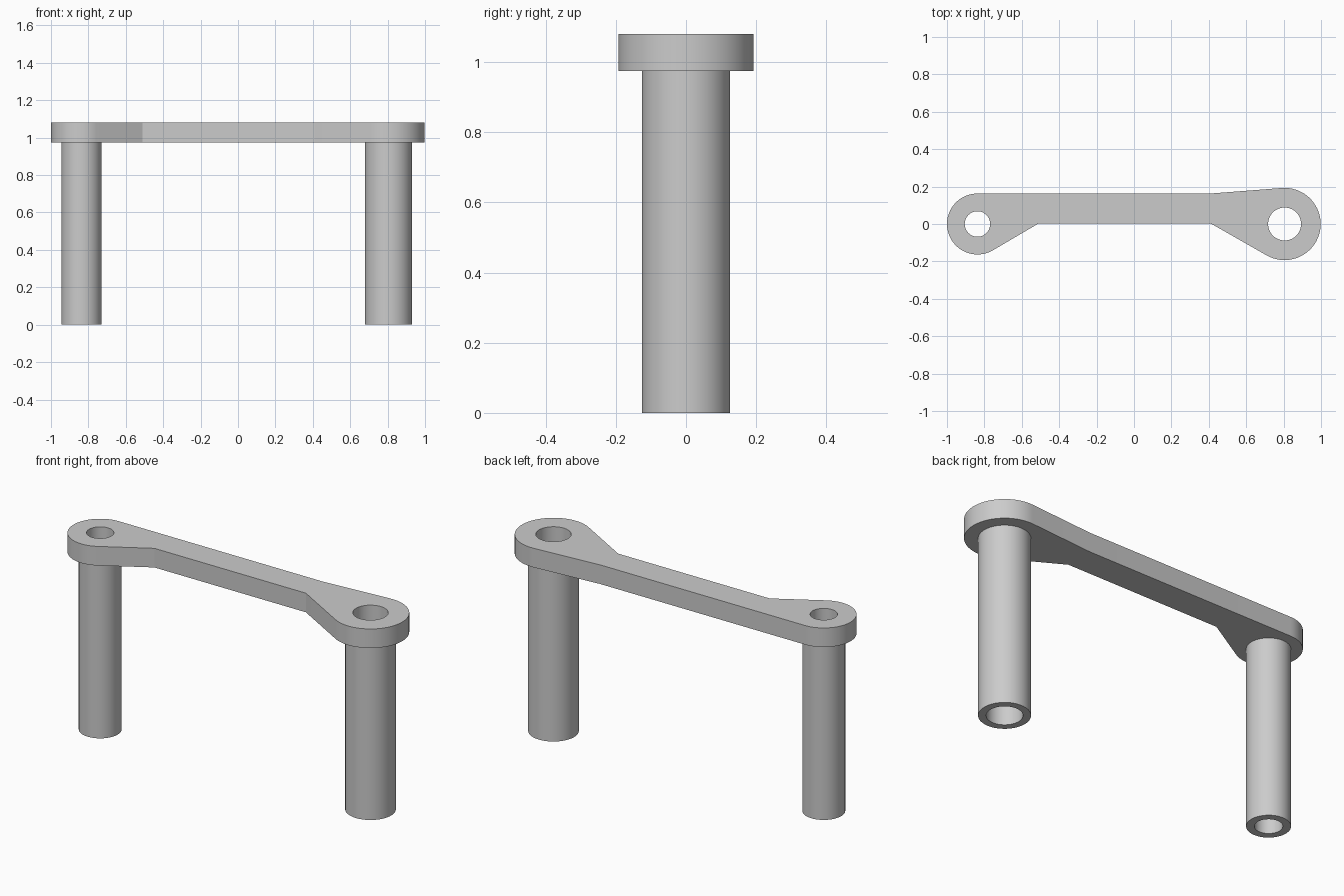
import bpy, bmesh, math

if "Cube" in bpy.data.objects:
    bpy.data.objects.remove(bpy.data.objects["Cube"])

PLATE_Z0, PLATE_Z1 = 0.975, 1.08
# centre x, boss radius, post radius, bore radius
LEFT = (-0.837, 0.163, 0.107, 0.068)
RIGHT = (0.805, 0.193, 0.126, 0.088)
SEG = 64

grey = bpy.data.materials.new("plain grey")
grey.diffuse_color = (0.6, 0.6, 0.6, 1)
grey.use_nodes = True
grey.node_tree.nodes["Principled BSDF"].inputs["Base Color"].default_value = grey.diffuse_color


def circle(cx, r, a0=0.0, a1=2 * math.pi, n=SEG, closed=True):
    steps = n if closed else n + 1
    return [(cx + r * math.cos(a0 + (a1 - a0) * i / n),
             r * math.sin(a0 + (a1 - a0) * i / n)) for i in range(steps)]


def tangent_angle(p, cx, r, side):
    """Angle on the circle where a line from p touches it."""
    dx, dy = p[0] - cx, p[1]
    return math.atan2(dy, dx) + side * math.acos(r / math.hypot(dx, dy))


def finish(name, bm):
    bmesh.ops.recalc_face_normals(bm, faces=bm.faces)
    mesh = bpy.data.meshes.new(name)
    bm.to_mesh(mesh)
    bm.free()
    mesh.materials.append(grey)
    ob = bpy.data.objects.new(name, mesh)
    bpy.context.collection.objects.link(ob)
    bpy.ops.object.select_all(action='DESELECT')
    ob.select_set(True)
    bpy.context.view_layer.objects.active = ob
    bpy.ops.object.shade_smooth_by_angle(angle=math.radians(20))
    return ob


def extrude_profile(name, loops, z0, z1):
    """Solid from an outer loop and its hole loops."""
    bm = bmesh.new()
    edges = []
    for loop in loops:
        vs = [bm.verts.new((x, y, z0)) for x, y in loop]
        edges += [bm.edges.new((a, b)) for a, b in zip(vs, vs[1:] + vs[:1])]
    bmesh.ops.triangle_fill(bm, edges=edges, use_beauty=True, normal=(0, 0, 1))
    faces = list(bm.faces)
    out = bmesh.ops.extrude_face_region(bm, geom=faces, use_keep_orig=True)
    top = [v for v in out["geom"] if isinstance(v, bmesh.types.BMVert)]
    bmesh.ops.translate(bm, verts=top, vec=(0, 0, z1 - z0))
    return finish(name, bm)


# Link plate: two round bosses joined by an offset straight bar
bar_back = 0.163
front_l, front_r, back_r = (-0.51, 0.003), (0.41, 0.003), (0.41, bar_back)
r0 = tangent_angle(front_r, RIGHT[0], RIGHT[1], 1) % (2 * math.pi) - 2 * math.pi
r1 = tangent_angle(back_r, RIGHT[0], RIGHT[1], -1)
l1 = tangent_angle(front_l, LEFT[0], LEFT[1], -1) + 2 * math.pi
outline = ([front_l, front_r]
           + circle(RIGHT[0], RIGHT[1], r0, r1, 40, False)
           + [back_r]
           + circle(LEFT[0], LEFT[1], math.pi / 2, l1, 40, False))
extrude_profile("link_plate",
                [outline, circle(LEFT[0], LEFT[3]), circle(RIGHT[0], RIGHT[3])],
                PLATE_Z0, PLATE_Z1)

# Hollow posts under each boss
for name, (cx, _, r, bore) in (("left_post", LEFT), ("right_post", RIGHT)):
    bm = bmesh.new()
    rings = []
    for rad, z in ((r, PLATE_Z0), (r, 0), (bore, 0), (bore, PLATE_Z0)):
        rings.append([bm.verts.new((x, y, z)) for x, y in circle(cx, rad)])
    for a, b in zip(rings, rings[1:]):
        for i in range(SEG):
            j = (i + 1) % SEG
            bm.faces.new((a[i], b[i], b[j], a[j]))
    finish(name, bm)
